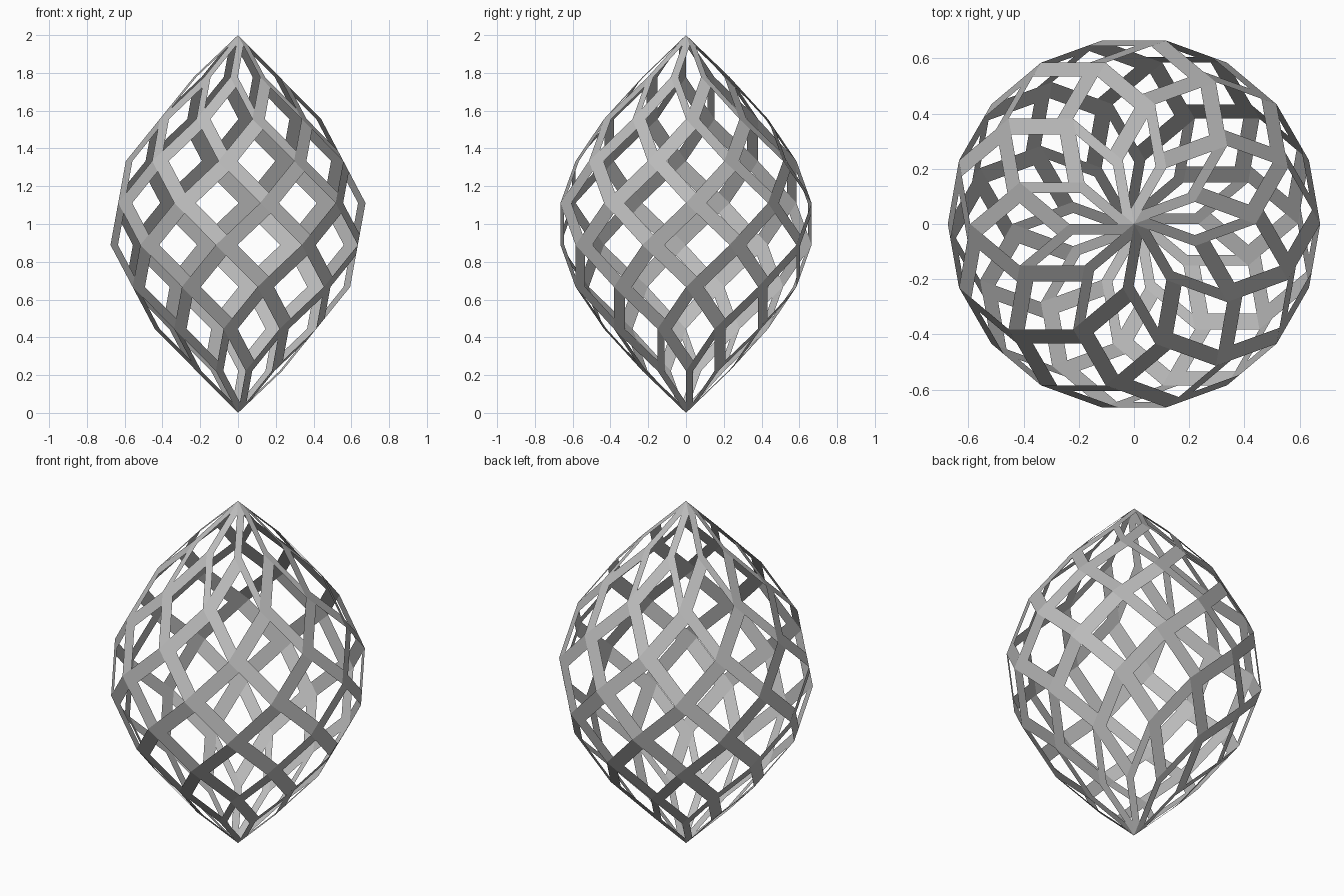
import bpy
import math
from mathutils import Vector

cube = bpy.data.objects.get("Cube")
if cube:
    bpy.data.objects.remove(cube, do_unlink=True)

N = 9               # sides and number of height steps
HEIGHT = 2.0
RADIUS = 0.675 / math.sin(math.radians(80))
STRIP = 0.25        # share of each rhombus taken by its strips


def node(level, turn):
    """Lattice node; turn counts half steps round the axis."""
    r = RADIUS * math.sin(math.pi * level / N)
    a = math.pi * turn / N
    return Vector((r * math.cos(a), r * math.sin(a), HEIGHT * level / N))


# Each rhombus carries a bent strip along its two left-hand edges
verts, faces = [], []
for level in range(1, N):
    for i in range(N):
        turn = 2 * i + level % 2
        top, bottom = node(level + 1, turn), node(level - 1, turn)
        left, right = node(level, turn - 1), node(level, turn + 1)
        # nodes of one level sit on every second half step
        top, bottom = node(level + 1, turn), node(level - 1, turn)
        outer = [top, left, bottom]
        inner = [p.lerp(right, STRIP) for p in outer]
        b = len(verts)
        verts += outer + inner
        faces += [(b, b + 1, b + 4, b + 3), (b + 1, b + 2, b + 5, b + 4)]

mesh = bpy.data.meshes.new("lattice_shell")
mesh.from_pydata(verts, [], faces)
shell = bpy.data.objects.new("lattice_shell", mesh)
bpy.context.collection.objects.link(shell)

# Grey material
grey = bpy.data.materials.new("plain_grey")
grey.use_nodes = True
colour = (0.5, 0.5, 0.5, 1)
grey.diffuse_color = colour
grey.node_tree.nodes["Principled BSDF"].inputs["Base Color"].default_value = colour
mesh.materials.append(grey)
